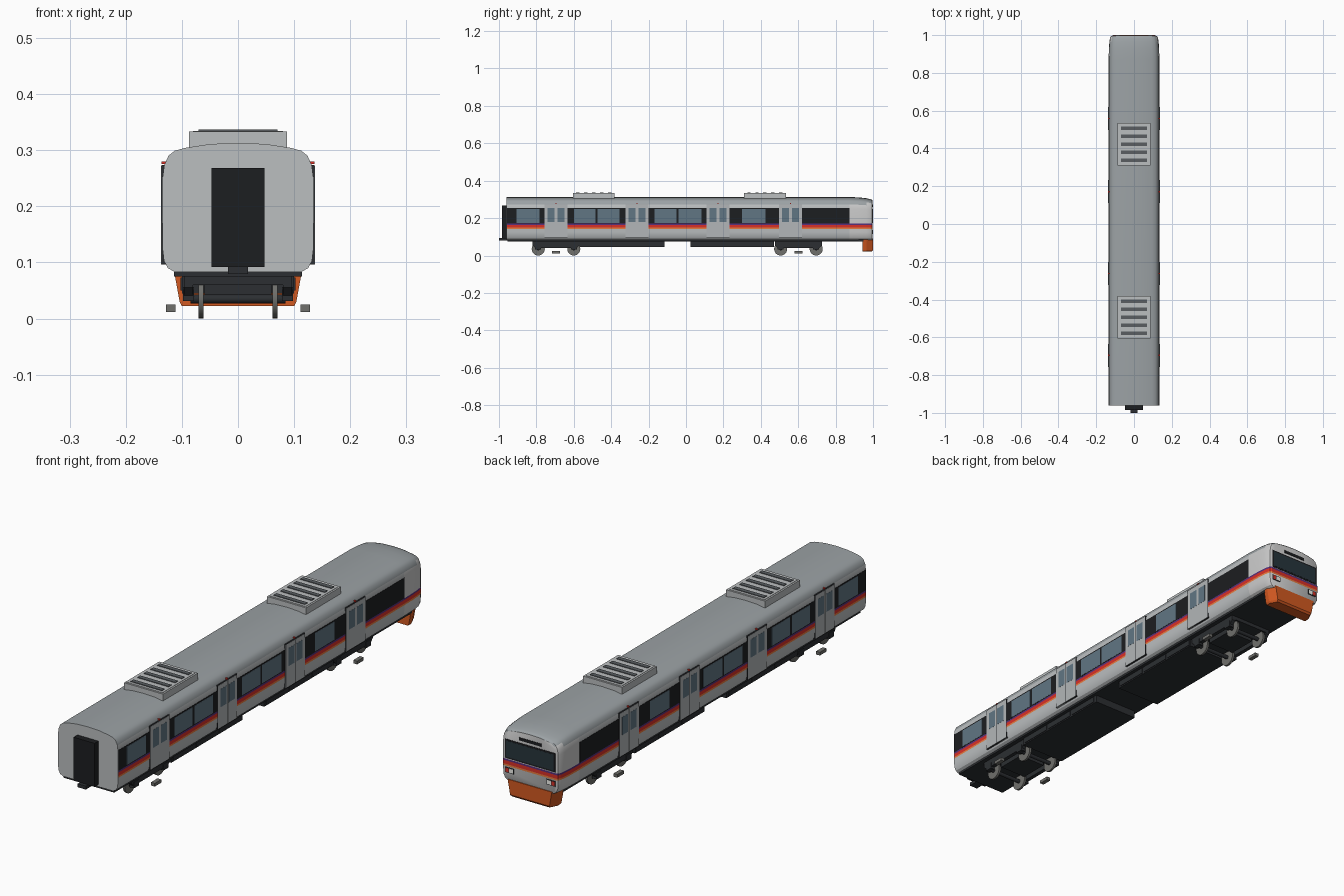
import bpy, bmesh, math
from mathutils import Matrix, Vector

if "Cube" in bpy.data.objects:
    bpy.data.objects.remove(bpy.data.objects["Cube"])


def mat(name, r, g, b):
    m = bpy.data.materials.new(name)
    m.diffuse_color = (r, g, b, 1)
    m.use_nodes = True
    m.node_tree.nodes["Principled BSDF"].inputs["Base Color"].default_value = m.diffuse_color
    return m


SILVER = mat("silver", .5, .52, .53)
ROOF = mat("roof_grey", .33, .36, .375)
CAB = mat("cab_grey", .58, .58, .58)
DOOR = mat("door_grey", .45, .47, .48)
BLACK = mat("black", .012, .013, .015)
UNDER = mat("underframe_dark", .025, .028, .032)
GLASS = mat("glass", .12, .18, .23)
SCREEN = mat("windscreen_glass", .02, .035, .045)
RED = mat("red", .7, .03, .02)
ORANGE = mat("orange", .8, .2, .05)
PURPLE = mat("purple", .1, .03, .2)
SKIRT = mat("skirt_orange", .65, .1, .015)
STEEL = mat("steel", .16, .16, .15)
SLOT = mat("slot_grey", .1, .11, .12)
WHITE = mat("lamp_white", .9, .9, .85)


def finish(name, bm, *mats, smooth=None):
    bmesh.ops.recalc_face_normals(bm, faces=bm.faces)
    me = bpy.data.meshes.new(name)
    bm.to_mesh(me)
    bm.free()
    for m in mats:
        me.materials.append(m)
    if smooth:
        me.shade_smooth()
        me.set_sharp_from_angle(angle=math.radians(smooth))
    ob = bpy.data.objects.new(name, me)
    bpy.context.collection.objects.link(ob)
    return ob


def boxes(name, m, bounds, mirror=False):
    """One mesh of boxes given as (x0, x1, y0, y1, z0, z1)."""
    bm = bmesh.new()
    for x0, x1, y0, y1, z0, z1 in bounds:
        mx = (Matrix.Translation(((x0 + x1) / 2, (y0 + y1) / 2, (z0 + z1) / 2))
              @ Matrix.Diagonal((x1 - x0, y1 - y0, z1 - z0, 1)))
        bmesh.ops.create_cube(bm, size=1, matrix=mx)
    ob = finish(name, bm, m)
    if mirror:
        ob.modifiers.new("mirror", 'MIRROR')
    return ob


def loft(bm, rings, caps=True):
    vs = [[bm.verts.new(p) for p in r] for r in rings]
    n = len(vs[0])
    for a, b in zip(vs, vs[1:]):
        for i in range(n):
            bm.faces.new((a[i], a[(i + 1) % n], b[(i + 1) % n], b[i]))
    if caps:
        bm.faces.new(vs[0])
        bm.faces.new(vs[-1][::-1])


def cylinders(name, m, items, segs=24):
    """Cylinders along x: (x, y, z, radius, length)."""
    bm = bmesh.new()
    for x, y, z, r, d in items:
        bmesh.ops.create_cone(bm, cap_ends=True, segments=segs, radius1=r, radius2=r, depth=d,
                              matrix=Matrix.Translation((x, y, z)) @ Matrix.Rotation(math.pi / 2, 4, 'Y'))
    return finish(name, bm, m, smooth=35)


# Body shell: half section lofted along y, with a tapered rounded cab end
HALF = [(.113, .083), (.125, .09), (.132, .103), (.1345, .125), (.1345, .25), (.1315, .273),
        (.124, .29), (.113, .299), (.095, .304), (.05, .311)]
SECT = HALF + [(0, .313)] + [(-x, z) for x, z in HALF[::-1]]
NOSE = [(.873, 1, 1), (.93, .988, .975), (.965, .97, .94), (.985, .945, .9), (.994, .915, .87), (.997, .87, .84)]
bm = bmesh.new()
loft(bm, [[(x * s, y, z if z < .2 else .2 + (z - .2) * t) for x, z in SECT]
          for y, s, t in [(-.96, 1, 1)] + NOSE])
for f in bm.faces:
    c = f.calc_center_median()
    f.material_index = 2 if c.y > .873 and c.z < .275 else 0
    if c.z > .277:
        f.material_index = 1
finish("body_shell", bm, SILVER, ROOF, CAB, smooth=30)

# Livery stripes wrapping the sides and the cab front
path = [(.1351, -.958)] + [(.1351 * s + (.0004 if s < 1 else 0), y + .0012 * (s < .95)) for y, s, t in NOSE]
path += [(-x, y) for x, y in path[::-1]]
for name, m, z0, z1 in (("orange_stripe", ORANGE, .142, .149), ("red_stripe", RED, .149, .163),
                        ("purple_stripe", PURPLE, .163, .17)):
    bm = bmesh.new()
    lo = [bm.verts.new((x, y, z0)) for x, y in path]
    hi = [bm.verts.new((x, y, z1)) for x, y in path]
    for i in range(len(path) - 1):
        bm.faces.new((lo[i + 1], lo[i], hi[i], hi[i + 1]))
    finish(name, bm, m)

# Dark window band and side windows
boxes("window_band", BLACK, [(.13, .1352, -.958, .873, .17, .253)], True)
boxes("side_windows", GLASS, [(.13, .1359, a, b, .174, .248) for a, b in
      ((-.906, -.783), (-.6, -.484), (-.473, -.355), (-.168, -.05), (-.04, .083), (.3, .425))], True)

# Double sliding doors with windows, surround and indicator lamps
DOORS = (-.695, -.262, .171, .559)
boxes("door_surrounds", UNDER, [(.125, .1362, y - .0625, y + .0625, .096, .274) for y in DOORS], True)
boxes("door_leaves", DOOR, [(.128, .137, y + min(s * .001, s * .061), y + max(s * .001, s * .061), .096, .272)
      for y in DOORS for s in (-1, 1)], True)
boxes("door_windows", GLASS, [(.13, .1375, y + s * .026 - .019, y + s * .026 + .019, .18, .253)
      for y in DOORS for s in (-1, 1)], True)
boxes("door_lamps", RED, [(.128, .1365, y - .003, y + .003, .275, .28) for y in DOORS], True)

# Cab front: windscreen, sign panel, lamps
boxes("windscreen_frame", BLACK, [(-.113, .113, .99, .9985, .173, .25)])
boxes("windscreen", SCREEN, [(-.106, .106, .99, .9992, .179, .244)])
boxes("sign_panel", BLACK, [(-.05, .05, .985, .9985, .26, .272)])
boxes("lamp_housings", UNDER, [(.073, .113, .985, .9985, .115, .137)], True)
boxes("head_lamps", WHITE, [(.076, .094, .985, .9995, .118, .134)], True)
boxes("tail_lamps", RED, [(.096, .11, .985, .9995, .118, .134)], True)

# Front skirt under the cab, tapering downward
bm = bmesh.new()
loft(bm, [[(-w, .945, z), (-w, .965, z), (-w + .016, y, z), (w - .016, y, z), (w, .965, z), (w, .945, z)]
          for z, w, y in ((.09, .115, 1.0), (.03, .104, 1.0), (.022, .1, .994))])
finish("front_skirt", bm, SKIRT)

# Rear gangway and coupler
boxes("rear_gangway", BLACK, [(-.047, .047, -.985, -.955, .092, .268)])
boxes("rear_coupler", UNDER, [(-.018, .018, -1.0, -.94, .079, .093)])

# Roof units with rim and slots
for name, y in (("front_roof_unit", .422), ("rear_roof_unit", -.493)):
    boxes(name, SILVER, [(-.087, .087, y - .112, y + .112, .298, .333),
                         (-.08, .08, y - .105, y + .105, .33, .3345)])
    boxes(name + "_slots", SLOT, [(-.07, .07, y + i * .0425 - .009, y + i * .0425 + .009, .33, .337)
                                  for i in range(-2, 3)])

# Underframe plate and equipment cases
boxes("underframe", UNDER, [(-.114, .114, -.955, .95, .075, .087)])
boxes("equipment_cases", UNDER, [(-.1, .1, -.57, -.115, .045, .078), (-.1, .1, .025, .47, .045, .078)])
boxes("case_covers", UNDER, [(.095, .1025, a + i * .147 + .006, a + i * .147 + .141, .05, .073)
                             for a in (-.565, .03) for i in range(3)], True)

# Bogies: frame, tapered side beams, wheels, axles
for name, y in (("rear_bogie", -.695), ("front_bogie", .601)):
    boxes(name + "_frame", UNDER, [(-.06, .06, y - .06, y + .06, .04, .078),
                                   (-.09, .09, y - .125, y + .125, .06, .078)])
    bm = bmesh.new()
    for s in (-1, 1):
        loft(bm, [[(x * s, y + dy, z) for dy, z in ((-.125, .078), (-.125, .055), (-.11, .04),
                  (.11, .04), (.125, .055), (.125, .078))] for x in (.08, .096)])
    finish(name + "_side_beams", bm, UNDER)
    boxes(name + "_axle_boxes", UNDER, [(.078, .098, y + d - .016, y + d + .016, .031, .056)
                                        for d in (-.095, .095)], True)
    cylinders(name + "_wheels", STEEL, [(s * .066, y + d, .035, .035, .009)
                                        for s in (-1, 1) for d in (-.095, .095)])
    cylinders(name + "_axles", UNDER, [(0, y + d, .035, .008, .17) for d in (-.095, .095)], 12)
    # Low side blocks beside each bogie
    boxes(name + "_side_blocks", STEEL, [(.111, .128, y - .021, y + .021, .012, .025)], True)
